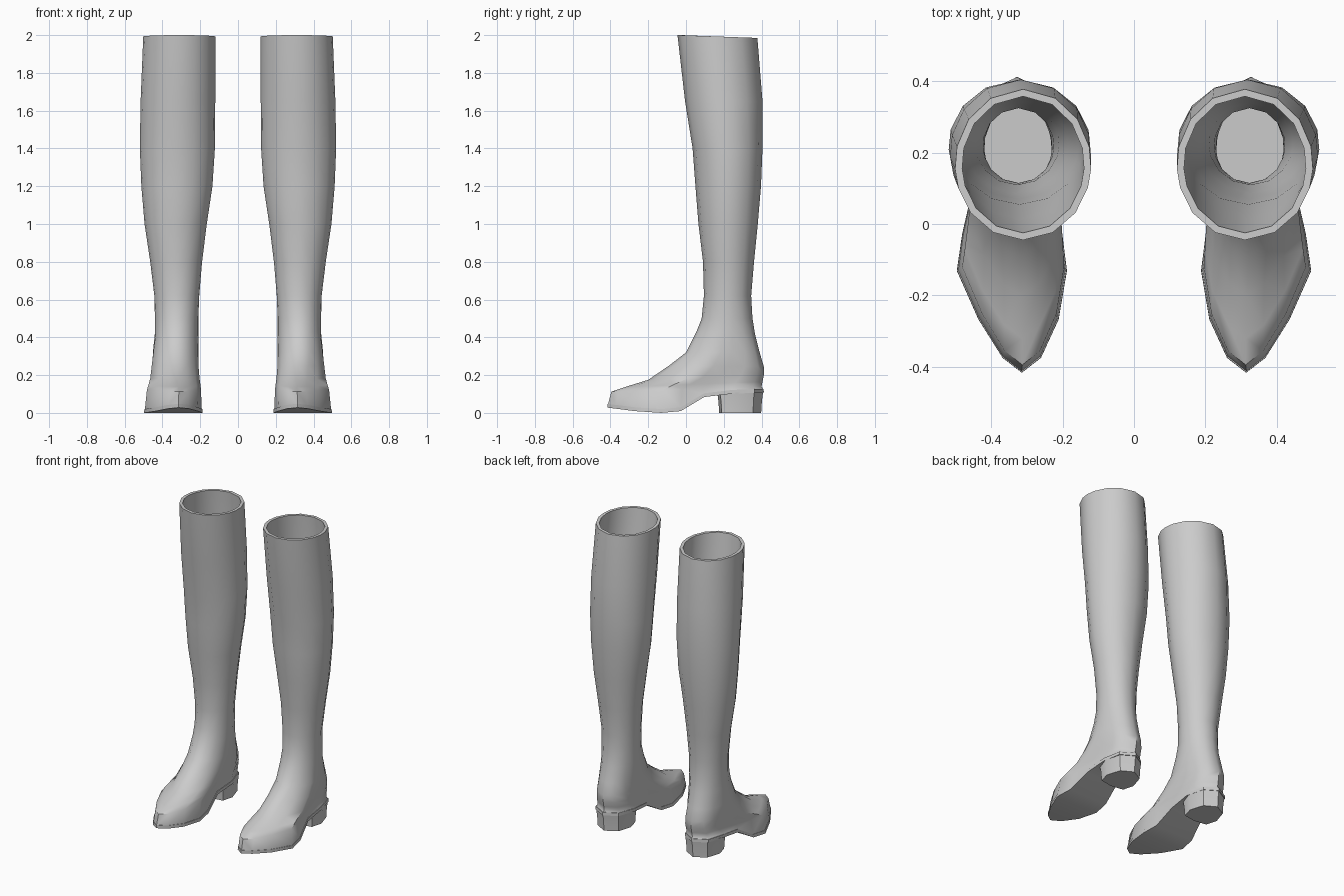
import bpy, bmesh, math

if "Cube" in bpy.data.objects:
    bpy.data.objects.remove(bpy.data.objects["Cube"])

# Sole outline: station along the length (0 toe, 1 heel), inner x, outer x
OUTLINE = [(.05, .262, .368), (.18, .213, .435), (.345, .19, .495), (.47, .203, .48),
           (.62, .22, .452), (.8, .212, .445), (.94, .248, .418)]
# Height of the sole's underside along y
SOLE = [(-.415, .028), (-.28, .01), (-.13, 0), (-.03, .008), (.09, .083), (.2, .1), (.42, .108)]


def sole_z(y):
    y = min(max(y, SOLE[0][0]), SOLE[-1][0])
    for (y0, z0), (y1, z1) in zip(SOLE, SOLE[1:]):
        if y <= y1:
            return z0 + (z1 - z0) * (y - y0) / (y1 - y0)


def ring(yf, zf, yb, zb, xi, xo, mix, inset=0):
    """Section from front point to back point; mix 0 = ellipse, 1 = sole outline."""
    yf, yb, xi, xo = yf + inset, yb - inset, xi + inset, xo - inset

    def point(t, x_sole, side):
        u_sole = (x_sole - .19) / .305
        u_oval = .5 + side * math.sqrt(max(t * (1 - t), 0))
        u = u_oval + (u_sole - u_oval) * mix
        return (xi + (xo - xi) * u, yf + (yb - yf) * t, zf + (zb - zf) * t)

    outer = [point(t, b, 1) for t, a, b in OUTLINE]
    inner = [point(t, a, -1) for t, a, b in reversed(OUTLINE)]
    return [point(0, .315, 0)] + outer + [point(1, .33, 0)] + inner


def on_sole(lift, grow=0):
    return [(x, y, sole_z(y) + lift)
            for x, y, z in ring(-.413, 0, .408, 0, .192, .493, 1, -grow)]


def loft(name, rings, angle=40):
    """Skin a stack of rings, cap both ends and mirror to the other side."""
    bm = bmesh.new()
    loops = [[bm.verts.new(p) for p in r] for r in rings]
    n = len(loops[0])
    for a, b in zip(loops, loops[1:]):
        for i in range(n):
            j = (i + 1) % n
            bm.faces.new((a[i], a[j], b[j], b[i]))
    caps = [bm.faces.new(loops[0]), bm.faces.new(loops[-1])]
    bmesh.ops.triangulate(bm, faces=caps)
    bmesh.ops.recalc_face_normals(bm, faces=bm.faces)
    me = bpy.data.meshes.new(name)
    bm.to_mesh(me)
    bm.free()
    ob = bpy.data.objects.new(name, me)
    bpy.context.collection.objects.link(ob)
    ob.modifiers.new("pair", 'MIRROR').use_mirror_merge = False
    bpy.ops.object.select_all(action='DESELECT')
    ob.select_set(True)
    bpy.context.view_layer.objects.active = ob
    bpy.ops.object.shade_smooth_by_angle(angle=math.radians(angle))
    return ob


# Shaft sections, top to ankle
SHAFT = [(-.045, 2, .378, 1.985, .12, .502, 0),
         (-.005, 1.65, .405, 1.65, .12, .516, 0),
         (.035, 1.4, .405, 1.4, .122, .52, 0),
         (.05, 1.2, .397, 1.2, .135, .512, 0),
         (.066, 1, .38, 1, .165, .495, 0),
         (.09, .8, .36, .8, .19, .465, 0),
         (.095, .62, .345, .62, .205, .443, 0),
         (.083, .5, .352, .5, .21, .44, 0),
         (.055, .43, .365, .42, .21, .44, 0),
         (0, .32, .39, .32, .207, .453, .2)]
# Foot sections, instep to toe
FOOT = [(-.09, .25, .412, .245, .206, .46, .5),
        (-.2, .175, .412, .2, .202, .466, .75),
        (-.32, .138, .405, .165, .198, .475, .9),
        (-.395, .113, .4, .14, .196, .482, 1)]

# Boot upper with a lining that folds in at the rim and ends in a floor
lining = [ring(.0, .17, .38, .17, .22, .44, .3)]
lining += [ring(*s, inset=.02) for s in reversed(SHAFT)]
loft("boot_upper", lining + [ring(*s) for s in SHAFT + FOOT] + [on_sole(.018)], 50)

# Thin welted sole following the arch
loft("sole", [on_sole(.02, .003), on_sole(0, .004)])

# Heel block, slightly tapered towards the ground
HEEL = [(.33, .163), (.425, .178), (.447, .26), (.415, .362), (.33, .41),
        (.245, .362), (.213, .26), (.235, .178)]


def heel_ring(z, s):
    return [(.33 + (x - .33) * s, .29 + (y - .29) * s, z) for x, y in HEEL]


loft("heel", [heel_ring(.108, .98), heel_ring(.06, .93), heel_ring(0, .9)])
